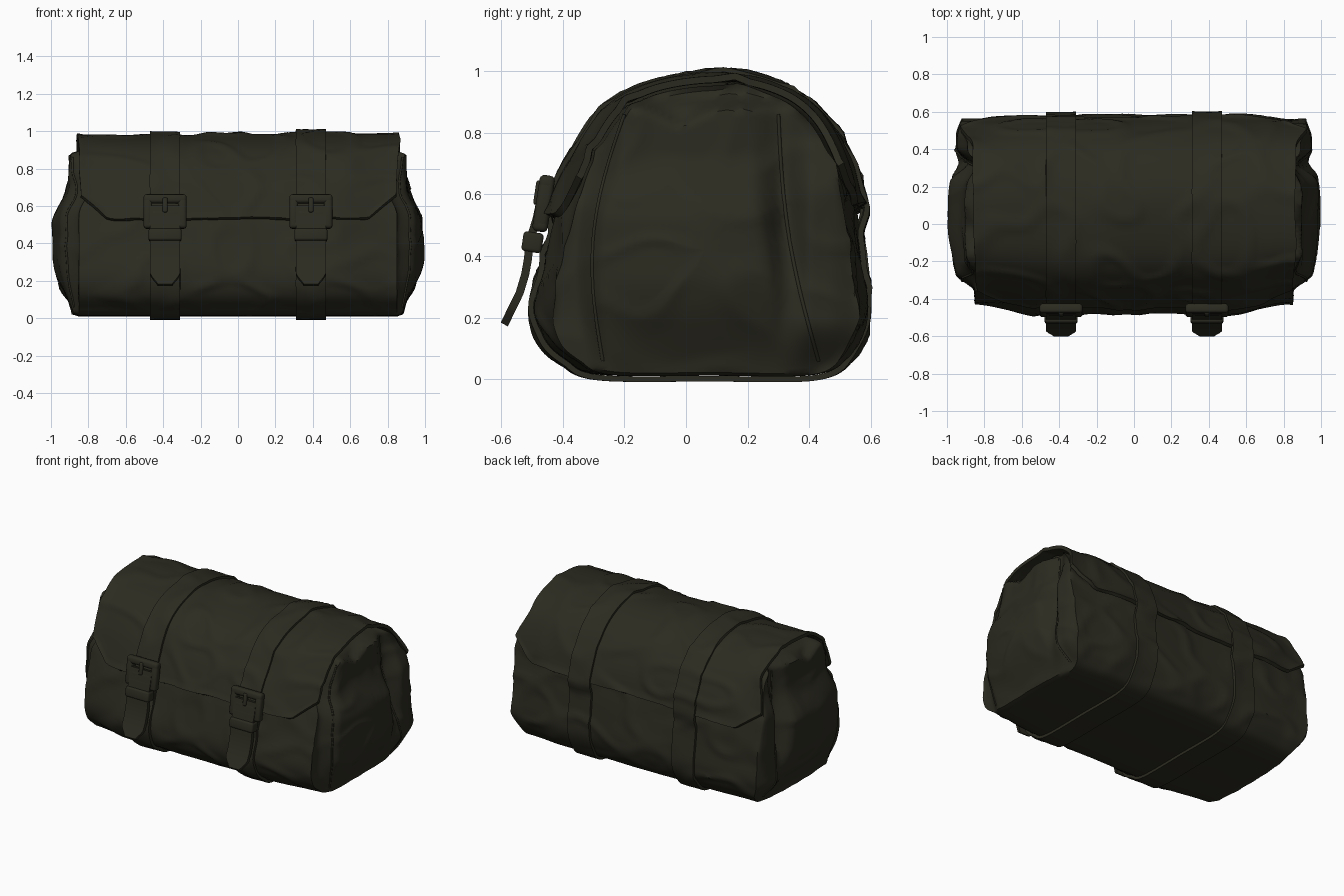
import bpy, bmesh, math
from mathutils import Vector, noise

if "Cube" in bpy.data.objects:
    bpy.data.objects.remove(bpy.data.objects["Cube"])

# one olive canvas colour for everything
OLIVE = (0.025, 0.024, 0.015, 1)
canvas = bpy.data.materials.new("dark_olive_canvas")
canvas.use_nodes = True
canvas.diffuse_color = OLIVE
bsdf = canvas.node_tree.nodes["Principled BSDF"]
bsdf.inputs["Base Color"].default_value = OLIVE
bsdf.inputs["Roughness"].default_value = 0.8

# side profile (y, z): along the bottom, up the back, over the top, down the front
PROFILE = [(-.28, .015), (.08, .012), (.42, .015), (.53, .08), (.585, .2), (.572, .36),
           (.543, .55), (.503, .7), (.418, .838), (.29, .922), (.12, .957), (-.1, .925),
           (-.235, .86), (-.325, .738), (-.385, .6), (-.435, .45), (-.488, .25),
           (-.465, .13), (-.39, .06)]
N = len(PROFILE)
CENTRE = Vector((.06, .42))


def step(a, b, v):
    t = max(0, min(1, (v - a) / (b - a)))
    return t * t * (3 - 2 * t)


def profile(u):
    """Smooth closed curve through the profile points."""
    i, t = int(math.floor(u)), u - math.floor(u)
    a, b, c, d = (Vector(PROFILE[(i + k) % N]) for k in (-1, 0, 1, 2))
    return b + .5 * t * ((c - a) + t * ((2*a - 5*b + 4*c - d) + t * (3*b - a - 3*c + d)))


def wrinkle(x, y, z):
    """Soft dents plus narrow slanting folds."""
    p = Vector((x, y, z))
    soft = noise.noise(p * 2.6 + Vector((4, 1, 7)))
    slant = Vector((x * 3 + z * 3, y * 4, z * 4 - x * 2))
    fold = max(0, 1 - 4 * abs(noise.noise(slant)))
    return .014 * soft + .012 * fold - .005


def skin(x, u, off):
    """Point on the bag's outer surface, lifted by off."""
    p = profile(u)
    t = (profile(u + .05) - profile(u - .05)).normalized()
    off += wrinkle(x, p.x, p.y) * step(0, .12, p.y)
    y, z = p.x + t.y * off, p.y - t.x * off
    y += step(.5, .88, abs(x)) * (.05 * step(0, .45, -p.x) - .02 * step(.3, .55, p.x))
    return Vector((x, y, max(z, 0)))


def seam_y(part, z):
    """Where the end panel meets its front or back gusset."""
    t = (z - .06) / .8
    bow = math.sin(max(0, min(1, t)) * math.pi)
    return -.27 + .07 * t - .065 * bow if part == "front" else .43 - .13 * t - .03 * bow


def edge(y, z):
    """Half width at the rim: swollen back gusset, tucked in under the flap."""
    back = .1 * step(.3, .41, y) - .03 * step(.46, .58, y)
    tuck = .07 * step(.87, .93, z) + .045 * step(.2, .3, -y) * step(.55, .68, z)
    return .85 + back * step(0, .2, z) * (1 - .6 * step(.6, .8, z)) - tuck


def bulge(y, z):
    """How far the end panel swells past the rim."""
    front, back = seam_y("front", z), seam_y("back", z)
    across = step(front - .06, front + .03, y) * (1 - step(back - .1, back + .03, y))
    dome = 1 - .35 * min(1, abs(y - .04) / .34) ** 2
    low = .02 + .125 * step(-.06, .34, z) - .09 * step(.5, .74, z)
    top = .89 - .06 * max(0, 1 - abs(y + .02) / .13)
    return across * dome * low * (1 - step(top - .02, top + .03, z))


def finish(ob, angle=40):
    ob.data.materials.append(canvas)
    bpy.ops.object.select_all(action='DESELECT')
    ob.select_set(True)
    bpy.context.view_layer.objects.active = ob
    for m in list(ob.modifiers):
        bpy.ops.object.modifier_apply(modifier=m.name)
    bpy.ops.object.shade_smooth_by_angle(angle=math.radians(angle))


def grid(name, rows, closed=False, caps=False, thick=0):
    """Skin equal rows of points; closed joins each row's ends."""
    bm = bmesh.new()
    vs = [[bm.verts.new(p) for p in row] for row in rows]
    n = len(rows[0])
    for a, b in zip(vs, vs[1:]):
        for j in range(n if closed else n - 1):
            k = (j + 1) % n
            bm.faces.new((a[j], a[k], b[k], b[j]))
    if caps:
        bm.faces.new(vs[0])
        bm.faces.new(vs[-1])
    bmesh.ops.recalc_face_normals(bm, faces=bm.faces)
    me = bpy.data.meshes.new(name)
    bm.to_mesh(me)
    bm.free()
    ob = bpy.data.objects.new(name, me)
    bpy.context.collection.objects.link(ob)
    if thick:
        m = ob.modifiers.new("thickness", 'SOLIDIFY')
        m.thickness, m.offset = thick, 0
    finish(ob)


def box(name, centre, size, bevel=.01, tilt=0):
    bpy.ops.mesh.primitive_cube_add(size=1, location=centre, rotation=(tilt, 0, 0))
    ob = bpy.context.object
    ob.name, ob.scale = name, size
    bpy.ops.object.transform_apply(location=False, rotation=False, scale=True)
    m = ob.modifiers.new("bevel", 'BEVEL')
    m.width, m.segments = bevel, 3
    finish(ob)


def tube(name, pts, radius):
    cu = bpy.data.curves.new(name, 'CURVE')
    cu.dimensions, cu.bevel_depth, cu.bevel_resolution = '3D', radius, 2
    sp = cu.splines.new('POLY')
    sp.points.add(len(pts) - 1)
    for q, p in zip(sp.points, pts):
        q.co = (*p, 1)
    cu.materials.append(canvas)
    bpy.context.collection.objects.link(bpy.data.objects.new(name, cu))


# body: stuffed roll with swollen end panels
US = [i * N / 152 for i in range(152)]


def end_point(s, y, z):
    x = edge(y, z) + bulge(y, z) + .7 * wrinkle(s, y, z)
    return Vector((s * min(x, 1), y, z))


def end_ring(s, k):
    ring = []
    for u in US:
        q = skin(s * .86, u, 0)
        c = CENTRE + (Vector((q.y, q.z)) - CENTRE) * k
        ring.append(end_point(s, c.x, c.y))
    return ring


def mid_ring(f):
    ring = []
    for u in US:
        p = profile(u)
        ring.append(skin(f * edge(p.x, p.y), u, 0))
    return ring


KS = [.02, .12] + [.2 + .05 * i for i in range(8)] + [.58 + .033 * i for i in range(13)]
rings = [end_ring(-1, k) for k in KS]
rings += [mid_ring(i / 30) for i in range(-30, 31)]
rings += [end_ring(1, k) for k in reversed(KS)]
grid("bag_body", rings, closed=True, caps=True)

# seams down the end panels
for s, side in ((1, "left"), (-1, "right")):
    for part in ("front", "back"):
        heights = [.06 + .8 * i / 32 for i in range(33)]
        seam = [end_point(s, seam_y(part, z), z) for z in heights]
        tube(f"{side}_{part}_end_seam", seam, .006)


# flap: draped sheet with clipped corners and a raised hem
def find_u(z, back):
    u, d = (4, .02) if back else (17, -.02)
    while profile(u).y < z:
        u += d
    return u


FLAP_ROWS = 80
xs = sorted([i / 36 for i in range(-36, 37)] + [-.985, .985])
rows = []
for f in xs:
    x = f * .86
    z = .52 + .12 * max(0, (abs(x) - .71) / .15) + .012 * noise.noise(Vector((x * 4, 0, 3)))
    ub, uf = find_u(z + .03 + .015 * f, True), find_u(z, False)
    row = []
    for j in range(FLAP_ROWS + 1):
        t = j / FLAP_ROWS
        u = ub + (uf - ub) * t
        hem = max(1 - step(0, .025, min(t, 1 - t)), .5 * step(.955, .985, abs(f)))
        q = skin(x, u, .02 + .007 * hem)
        p = profile(u)
        q.x = f * (.86 + .07 * step(.4, .54, p.x) - .02 * step(.15, .4, -p.x)
                   + .012 * noise.noise(Vector((f, p.x * 5, p.y * 5))))
        row.append(q)
    rows.append(row)
grid("flap", rows, thick=.022)

# straps, buckles, keepers and loose strap ends
TONGUE = [(-.468, .6), (-.485, .52), (-.507, .45), (-.513, .39), (-.522, .34),
          (-.54, .28), (-.562, .235), (-.572, .215), (-.581, .195), (-.59, .178)]
for s, side in ((1, "left"), (-1, "right")):
    cx = .39 * s
    rows = []
    for i in range(7):
        x = cx + .16 * (i / 6 - .5)
        rows.append([skin(x, u, .01 + .026 * step(.47, .55, profile(u).y)) for u in US])
    grid(side + "_strap", rows, closed=True, thick=.018)

    rows = []
    for y, z in TONGUE:
        half = .08 - .045 * (1 - step(.165, .24, z))
        rows.append([Vector((cx + half * k / 3, y, z)) for k in range(-3, 4)])
    grid(side + "_strap_end", rows, thick=.026)

    tilt = -.15
    for part, dx, z, w, h in (("top", 0, .638, .23, .048), ("bottom", 0, .5, .23, .042),
                              ("inner", -.092, .57, .046, .18), ("outer", .092, .57, .046, .18)):
        y = -.462 + (z - .57) * .15
        box(f"{side}_buckle_{part}_bar", (cx + dx * s, y, z), (w, .05, h), .016, tilt)
    box(side + "_buckle_prong", (cx, -.477, .605), (.026, .028, .08), .008, tilt)
    box(side + "_buckle_roller", (cx, -.476, .552), (.15, .03, .055), .012, tilt)
    box(side + "_strap_keeper", (cx, -.498, .445), (.176, .066, .065), .012, tilt)
